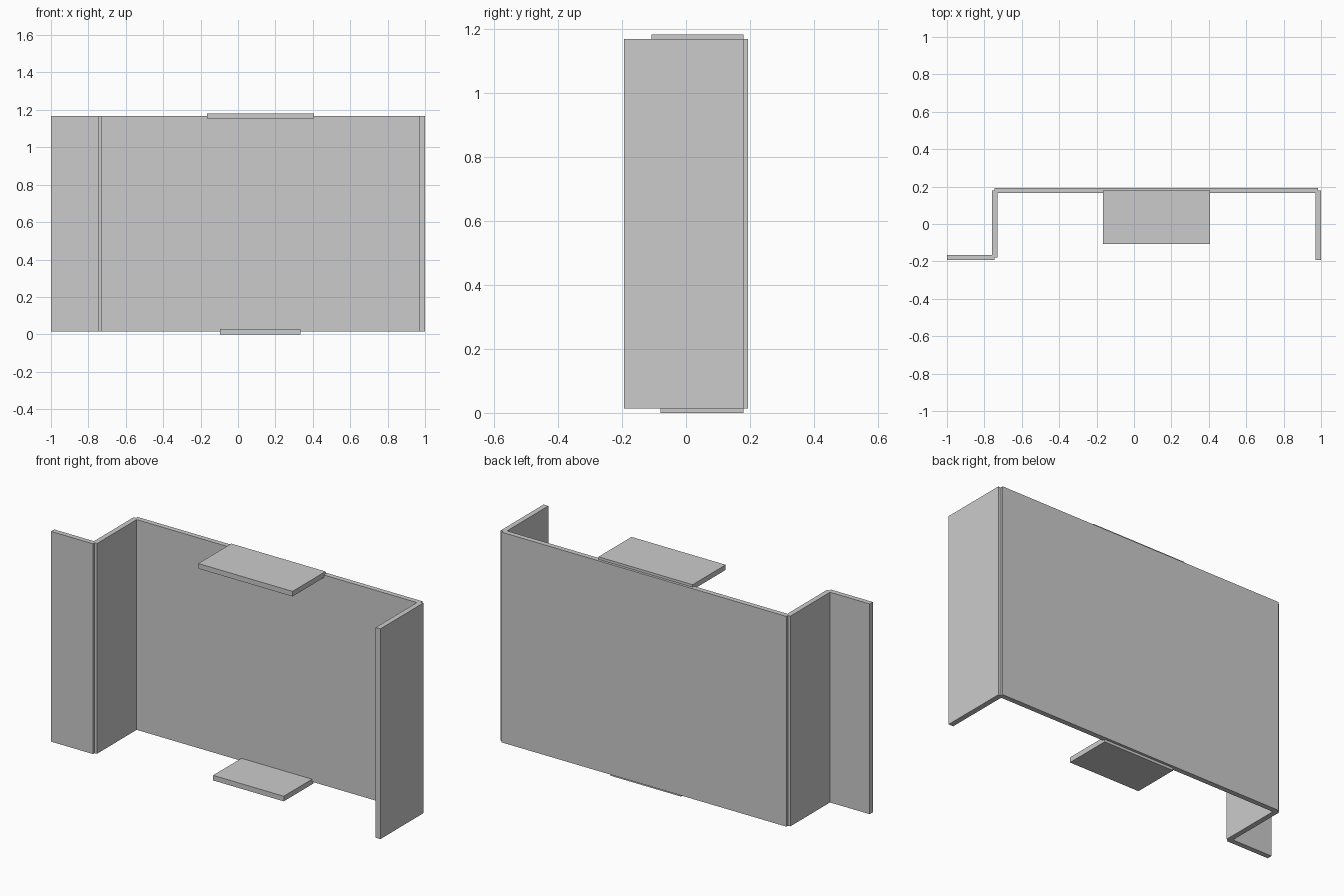
import bpy

if "Cube" in bpy.data.objects:
    bpy.data.objects.remove(bpy.data.objects["Cube"])

T = 0.028            # sheet thickness
H = T / 2
Z0, Z1 = H, 1.168    # panel bottom and top
BACK, FRONT = 0.179, -0.179   # sheet centre lines in y
LEFT, RIGHT = -0.745, 0.985   # sheet centre lines in x


def box(name, x, y, z):
    """Flat panel spanning the given (min, max) ranges."""
    bpy.ops.mesh.primitive_cube_add(size=1)
    ob = bpy.context.object
    ob.name = name
    ob.location = [(a + b) / 2 for a, b in (x, y, z)]
    ob.scale = [b - a for a, b in (x, y, z)]
    bpy.ops.object.transform_apply(location=False, rotation=False, scale=True)
    return ob


# Upright panels, meeting on the sheet centre lines
box("back_panel", (LEFT, RIGHT), (BACK - H, BACK + H), (Z0, Z1))
box("left_side_panel", (LEFT - H, LEFT + H), (FRONT, BACK), (Z0, Z1))
box("right_side_panel", (RIGHT - H, 1.0), (FRONT - H, BACK), (Z0, Z1))
box("front_flange", (-1.0, LEFT), (FRONT - H, FRONT + H), (Z0, Z1))

# Horizontal tabs at the top and bottom edges of the back panel
box("top_tab", (-0.166, 0.406), (-0.107, BACK), (Z1 - H, Z1 + H))
box("bottom_tab", (-0.095, 0.334), (-0.08, BACK), (0, T))
